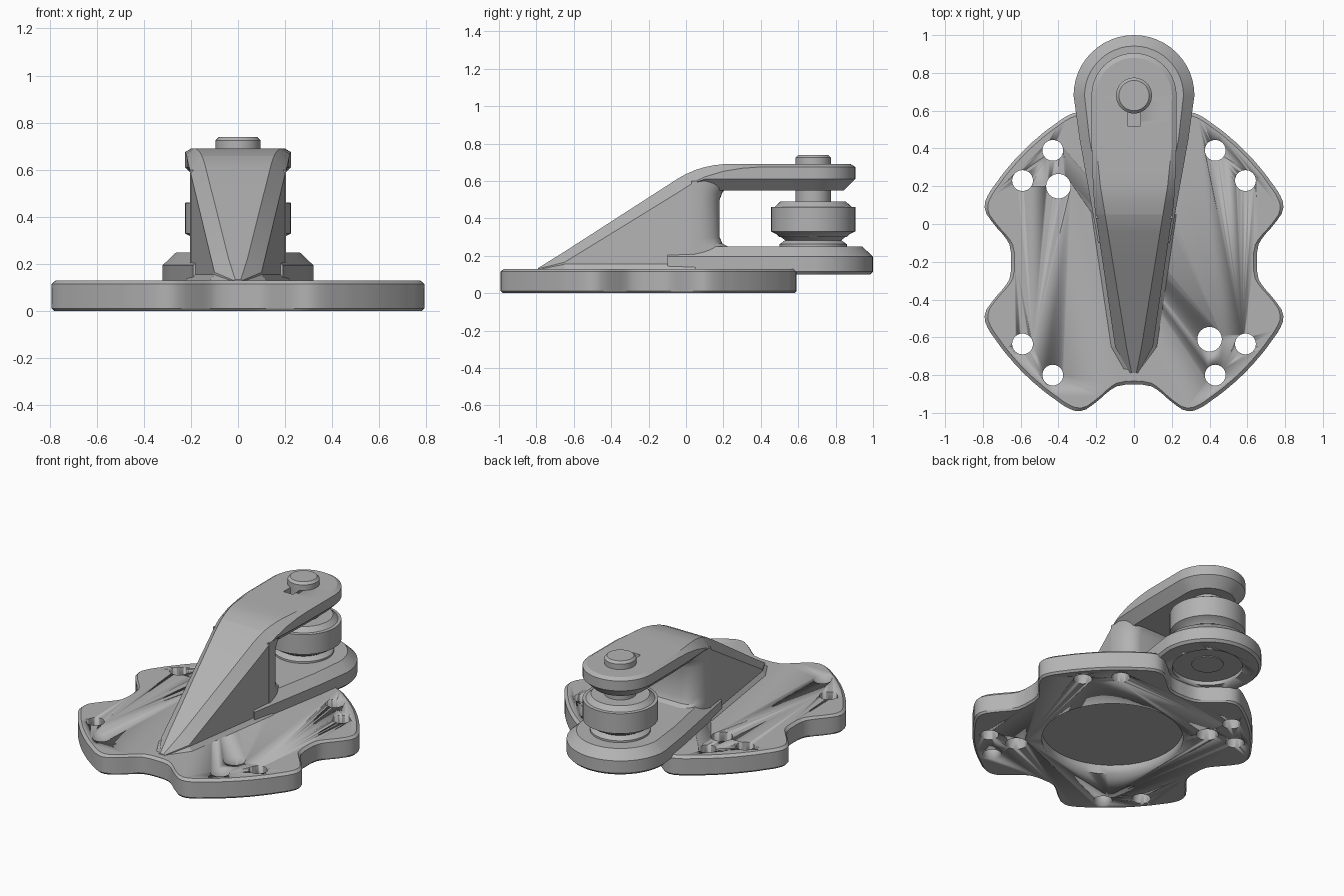
import bpy, bmesh, math
from mathutils import Vector

old = bpy.data.objects.get("Cube")
if old:
    bpy.data.objects.remove(old, do_unlink=True)

metal = bpy.data.materials.new("grey_metal")
metal.use_nodes = True
GREY = (0.45, 0.45, 0.45, 1)
metal.diffuse_color = GREY
metal.node_tree.nodes["Principled BSDF"].inputs["Base Color"].default_value = GREY
PIN_Y = 0.68


def finish(name, bm, angle=28):
    bmesh.ops.remove_doubles(bm, verts=bm.verts, dist=1e-5)
    bmesh.ops.recalc_face_normals(bm, faces=bm.faces)
    me = bpy.data.meshes.new(name)
    bm.to_mesh(me)
    bm.free()
    ob = bpy.data.objects.new(name, me)
    bpy.context.collection.objects.link(ob)
    me.materials.append(metal)
    bpy.ops.object.select_all(action='DESELECT')
    ob.select_set(True)
    bpy.context.view_layer.objects.active = ob
    bpy.ops.object.shade_smooth_by_angle(angle=math.radians(angle))
    return ob


def mirrored_loft(name, layers, angle=28):
    """Loft half outlines (front to back, x >= 0) mirrored over x = 0."""
    bm = bmesh.new()
    rings = []
    for half in layers:
        right = [bm.verts.new(p) for p in half]
        left = [bm.verts.new((-x, y, z)) for x, y, z in half]
        rings.append((right, left))
    n = len(layers[0])
    for (r0, l0), (r1, l1) in zip(rings, rings[1:]):
        a, b = r0 + l0[::-1], r1 + l1[::-1]
        for i in range(2 * n):
            j = (i + 1) % (2 * n)
            bm.faces.new((a[i], a[j], b[j], b[i]))
    for r, l in (rings[0], rings[-1]):
        for i in range(n - 1):
            bm.faces.new((r[i], r[i + 1], l[i + 1], l[i]))
    bmesh.ops.dissolve_degenerate(bm, dist=1e-5, edges=bm.edges)
    return finish(name, bm, angle)


def lathe(name, profile, y=PIN_Y, steps=48):
    bm = bmesh.new()
    vs = [bm.verts.new((r, y, z)) for r, z in profile]
    es = [bm.edges.new(e) for e in zip(vs, vs[1:])]
    bmesh.ops.spin(bm, geom=vs + es, cent=(0, y, 0), axis=(0, 0, 1),
                   angle=2 * math.pi, steps=steps)
    return finish(name, bm)


def cut(ob, cutter):
    mod = ob.modifiers.new("cut", 'BOOLEAN')
    mod.operation, mod.solver, mod.object = 'DIFFERENCE', 'EXACT', cutter
    bpy.context.view_layer.objects.active = ob
    bpy.ops.object.modifier_apply(modifier=mod.name)
    bpy.data.objects.remove(cutter, do_unlink=True)


def cylinder_cut(ob, x, y, r, z0, z1):
    bm = bmesh.new()
    bmesh.ops.create_cone(bm, cap_ends=True, segments=40, radius1=r, radius2=r, depth=z1 - z0)
    bmesh.ops.translate(bm, verts=bm.verts, vec=(x, y, (z0 + z1) / 2))
    cutter = finish("hole_cutter", bm)
    cutter.hide_render = True
    cut(ob, cutter)


def lerp(table, t):
    for (a, va), (b, vb) in zip(table, table[1:]):
        if t <= b:
            return va + (vb - va) * (t - a) / (b - a)
    return table[-1][1]


def arc(r, z, steps=12):
    """Quarter circle from the side of the pin axis to the back."""
    return [(r * math.cos(a), PIN_Y + r * math.sin(a), z)
            for a in (math.pi / 2 * i / steps for i in range(steps + 1))]


# Base plate: four round lobes around a centre, with soft notches between them
LOBE = [(0, .65), (4, .652), (8, .666), (11, .695), (15, .768), (18, .822),
        (20, .842), (22, .85), (25, .85), (30, .84), (38, .832), (45, .83)]


def plate_radius(deg):
    t = deg % 90
    return lerp(LOBE, min(t, 90 - t))


bm = bmesh.new()
rings = []
for z, inset in ((0, .012), (.012, 0), (.115, 0), (.13, .018)):
    ring = []
    for d in range(0, 360, 2):
        r, a = plate_radius(d) - inset, math.radians(d)
        ring.append(bm.verts.new((r * math.cos(a), r * math.sin(a) - .2, z)))
    rings.append(ring)
for a, b in zip(rings, rings[1:]):
    for i in range(len(a)):
        j = (i + 1) % len(a)
        bm.faces.new((a[i], a[j], b[j], b[i]))
bm.faces.new(rings[0])
bm.faces.new(rings[-1])
plate = finish("base_plate", bm)
for sx in (-1, 1):
    for x, y in ((.43, .39), (.59, .23), (.43, -.8), (.59, -.635)):
        cylinder_cut(plate, sx * x, y, .055, -.1, .3)
cylinder_cut(plate, -.4, .2, .065, -.1, .3)
cylinder_cut(plate, .4, -.61, .065, -.1, .3)
cylinder_cut(plate, 0, -.2, .42, -.1, .06)

# Shared arm shape along y: crest and shoulder half widths and heights
CREST_W = [(-.79, .012), (-.65, .04), (0, .145), (.2, .178), (.4, .198), (.68, .2)]
CREST_Z = [(-.79, .135), (-.65, .222), (-.04, .615), (0, .637), (.05, .659),
           (.1, .674), (.15, .684), (.2, .69), (.68, .69)]
SIDE_W = [(-.79, .02), (-.65, .1), (0, .196), (.1, .21), (.2, .217), (.4, .224), (.68, .225)]
SIDE_Z = [(-.79, .131), (-.65, .165), (-.04, .54), (.05, .598), (.1, .622),
          (.2, .652), (.3, .668), (.4, .675), (.68, .675)]


def crest(ys):
    return [(lerp(CREST_W, y), y, lerp(CREST_Z, y)) for y in ys]


def shoulder(ys, low=None, inset=0):
    return [(lerp(SIDE_W, y) - inset, y,
             lerp(SIDE_Z, y) if low is None else min(low, lerp(SIDE_Z, y) - .005)) for y in ys]


# Sloping rib that rises from the plate
ys = [-.79, -.65, -.45, -.25, -.04, 0, .05]
mirrored_loft("sloping_rib", [crest(ys), shoulder(ys), shoulder(ys, .155),
                              shoulder(ys, .125, -.025), shoulder(ys, .1, -.025)], 20)

# Upper arm with a round end and a chamfered underside
ys = [.05, .1, .15, .2, .3, .4, .55]
arm = mirrored_loft("upper_arm", [crest(ys) + arc(.2, .69),
                                  shoulder(ys) + arc(.225, .675),
                                  shoulder(ys, .61) + arc(.225, .61),
                                  shoulder(ys, .55, .06) + arc(.165, .55)], 20)

# Key slot in front of the pin
bm = bmesh.new()
bmesh.ops.create_cube(bm, size=1)
bmesh.ops.scale(bm, vec=(.07, .1, .1), verts=bm.verts)
bmesh.ops.translate(bm, vec=(0, .57, .69), verts=bm.verts)
slot = finish("slot_cutter", bm)
slot.hide_render = True
cut(arm, slot)

# Upright web with rounded back corners and fillets at both ends
layers = []
for z, grow in ((.2, .07), (.25, .045), (.265, .015), (.3, 0), (.5, 0),
                (.54, .015), (.57, .045), (.6, .09)):
    half = [(.203, .03, z)]
    for i in range(9):
        a = math.pi / 2 * i / 8
        half.append((.1 + .103 * math.cos(a), .05 + (.13 + grow) * math.sin(a), z))
    layers.append(half)
mirrored_loft("upright_web", layers)

# Lower boss under the roller, tapering forward along the rib
def boss_layer(r, z, front):
    return [(front, -.1, z), (r * .9, .45, z)] + arc(r, z)


boss = mirrored_loft("lower_boss", [boss_layer(.305, .1, .175), boss_layer(.32, .115, .19),
                                    boss_layer(.32, .195, .19), boss_layer(.262, .25, .13)])
cylinder_cut(boss, 0, PIN_Y, .21, .05, .125)

# Pin, roller and spacer collar on one axis
lathe("pin", [(0, .12), (.095, .12), (.095, .725), (.08, .74), (0, .74)])
lathe("roller", [(0, .3), (.18, .3), (.195, .315), (.225, .33), (.225, .46),
                 (.205, .462), (.175, .49), (0, .49)])
lathe("spacer_collar", [(0, .24), (.18, .24), (.18, .262), (.15, .283), (.175, .302), (0, .302)])
